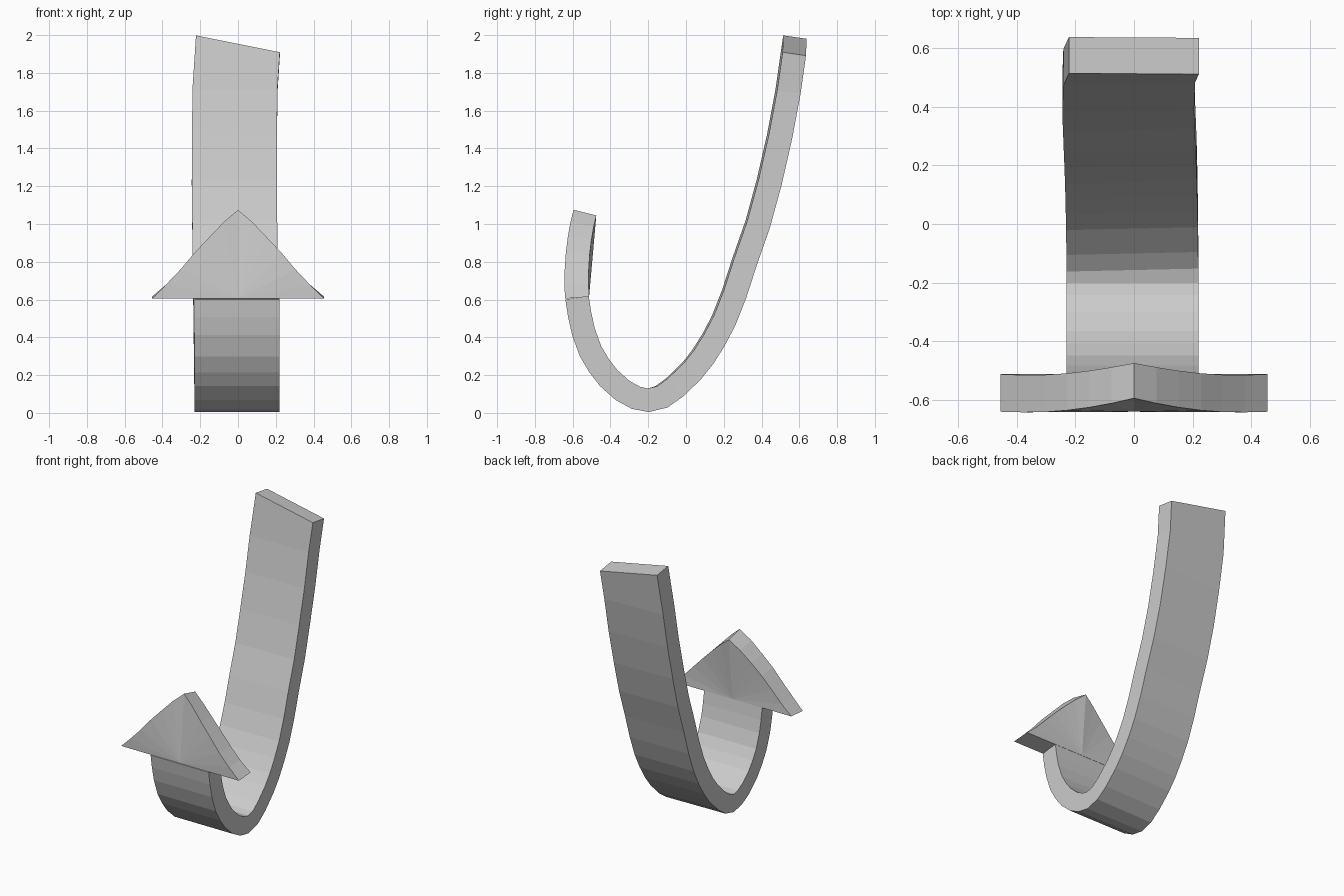
import bpy, bmesh
from mathutils import Vector

if "Cube" in bpy.data.objects:
    bpy.data.objects.remove(bpy.data.objects["Cube"])

T = 0.0625  # half thickness of the bent plate

mat = bpy.data.materials.new("light_grey")
mat.diffuse_color = (0.6, 0.6, 0.6, 1)
mat.use_nodes = True
mat.node_tree.nodes["Principled BSDF"].inputs["Base Color"].default_value = mat.diffuse_color


def finish(bm, name):
    bmesh.ops.recalc_face_normals(bm, faces=bm.faces)
    me = bpy.data.meshes.new(name)
    bm.to_mesh(me)
    bm.free()
    me.materials.append(mat)
    ob = bpy.data.objects.new(name, me)
    bpy.context.collection.objects.link(ob)
    return ob


def lerp_table(table, z):
    for (z0, v0), (z1, v1) in zip(table, table[1:]):
        if z <= z1:
            return v0 + (v1 - v0) * max(0, z - z0) / (z1 - z0)
    return table[-1][1]


# Centre line of the hook-shaped shaft as (y, z)
path = [Vector(p) for p in [
    (-.577, .61), (-.563, .52), (-.543, .43), (-.505, .325), (-.46, .25),
    (-.41, .185), (-.335, .118), (-.265, .08), (-.2, .067), (-.13, .085),
    (-.06, .135), (.03, .222), (.088, .295), (.145, .385), (.20, .49),
    (.255, .63), (.31, .80), (.38, 1.0), (.44, 1.22), (.495, 1.46),
    (.54, 1.70), (.575, 1.945)]]

# Sideways drift of the shaft's centre, by height on the long arm
drift = [(0, -.004), (.6, -.012), (1.2, -.02), (1.75, -.016), (1.95, 0)]

# Shaft: rings of four corners along the path, with a slight twist
bm = bmesh.new()
rings = []
for i, p in enumerate(path):
    tan = (path[min(i + 1, len(path) - 1)] - path[max(i - 1, 0)]).normalized()
    nrm = Vector((-tan.y, tan.x))
    cx = lerp_table(drift, p.y) if p.x > -.2 else -.005
    slant = .045 if i == len(path) - 1 else 0
    twist = .005 if p.x > -.2 else 0
    ring = []
    for side, off in ((-1, -T), (1, -T), (1, T), (-1, T)):
        q = p + nrm * off - tan * side * slant
        hw = .222 if slant else .225
        ring.append(bm.verts.new((cx + side * hw, q.x + side * twist, q.y)))
    rings.append(ring)
for a, b in zip(rings, rings[1:]):
    for k in range(4):
        n = (k + 1) % 4
        bm.faces.new((a[k], a[n], b[n], b[k]))
bm.faces.new(rings[0])
bm.faces.new(rings[-1])
finish(bm, "arrow_shaft")

# Arrowhead: bent triangle, each face a fan from the middle of its base
front = [(-.641, .605), (-.643, .68), (-.642, .76), (-.636, .85),
         (-.626, .93), (-.612, 1.01), (-.595, 1.075)]
back = [(-.513, .615), (-.516, .68), (-.515, .76), (-.51, .84),
        (-.501, .915), (-.489, .985), (-.475, 1.045)]
bm = bmesh.new()
outlines = []
for prof in (front, back):
    n = len(prof) - 1
    left = [bm.verts.new((-.456 * (1 - i / n), y, z)) for i, (y, z) in enumerate(prof)]
    right = [bm.verts.new((.456 * (1 - i / n), y, z)) for i, (y, z) in enumerate(prof[:-1])]
    mid = bm.verts.new((0, *prof[0]))
    loop = [mid] + left + right[::-1]
    for a, b in zip(loop[1:], loop[2:]):
        bm.faces.new((mid, a, b))
    outlines.append(loop)
f, b = outlines
for i in range(len(f)):
    j = (i + 1) % len(f)
    bm.faces.new((f[i], f[j], b[j], b[i]))
finish(bm, "arrow_head")
